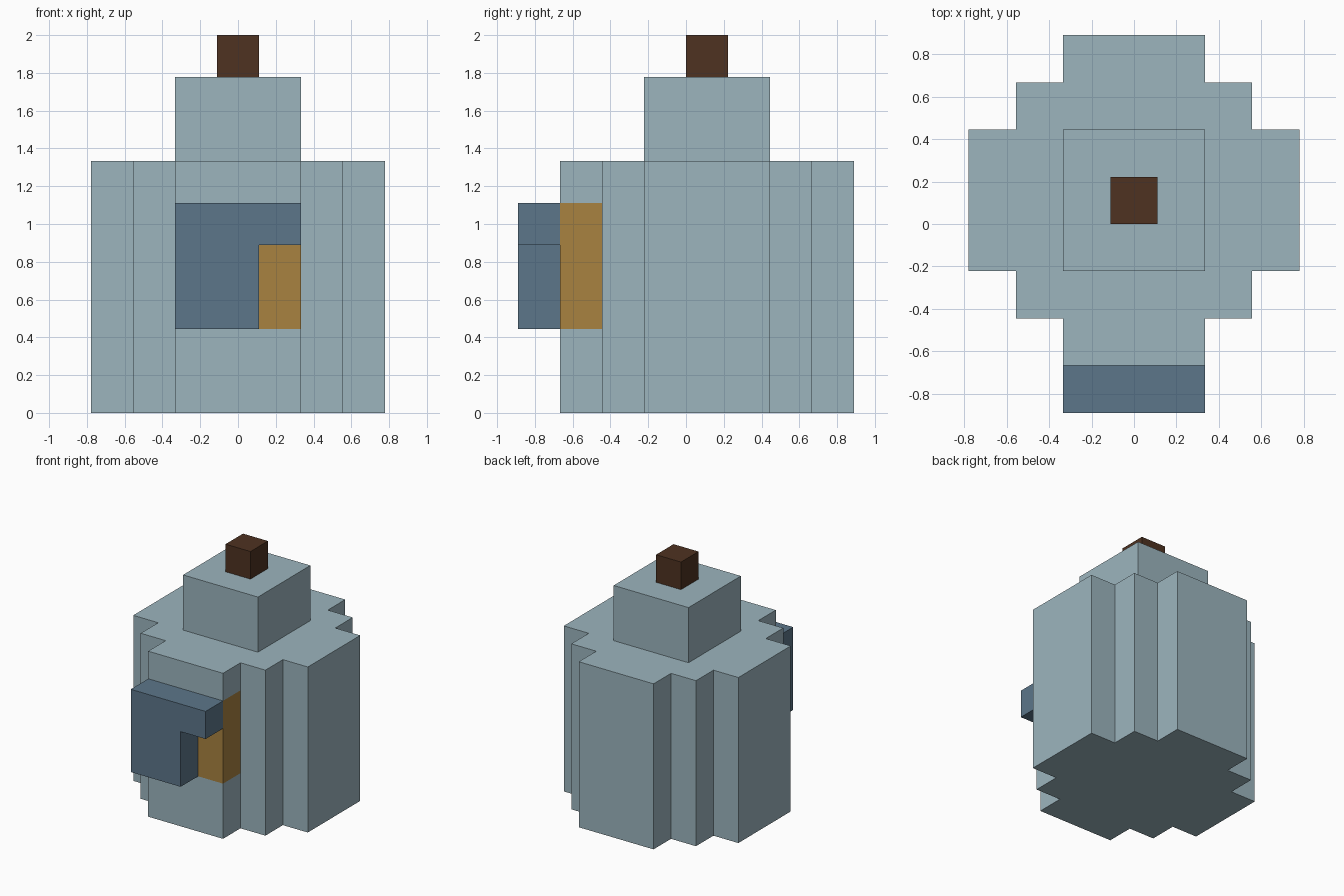
import bpy
import bmesh
from mathutils import Vector

cube = bpy.data.objects.get("Cube")
if cube:
    bpy.data.objects.remove(cube, do_unlink=True)

U = 2 / 9        # edge of one block
MID = U / 2      # y of the body axis


def material(name, rgb):
    linear = [((c / 255 + 0.055) / 1.055) ** 2.4 for c in rgb]
    mat = bpy.data.materials.new(name)
    mat.use_nodes = True
    mat.diffuse_color = (*linear, 1)
    mat.node_tree.nodes["Principled BSDF"].inputs["Base Color"].default_value = (*linear, 1)
    return mat


def prism(name, points, sweep, mats, paint=None):
    """Extrude a flat outline along sweep into a closed solid."""
    bm = bmesh.new()
    base = bm.faces.new([bm.verts.new(p) for p in points])
    ext = bmesh.ops.extrude_face_region(bm, geom=[base], use_keep_orig=True)
    moved = [g for g in ext["geom"] if isinstance(g, bmesh.types.BMVert)]
    bmesh.ops.translate(bm, verts=moved, vec=Vector(sweep))
    bmesh.ops.recalc_face_normals(bm, faces=bm.faces[:])
    if paint:
        paint(bm)
    mesh = bpy.data.meshes.new(name)
    bm.to_mesh(mesh)
    bm.free()
    for m in mats:
        mesh.materials.append(m)
    obj = bpy.data.objects.new(name, mesh)
    bpy.context.collection.objects.link(obj)
    return obj


def square(half, z):
    return [(x * half, MID + y * half, z)
            for x, y in ((-1, -1), (1, -1), (1, 1), (-1, 1))]


def paint_window(bm):
    """Cut a band round the front of the body and colour it."""
    low, high = 2 * U, 5 * U

    def front_faces():
        return [f for f in bm.faces
                if f.calc_center_median().y < -2.2 * U and abs(f.normal.z) < 0.5]

    for z in (low, high):
        faces = front_faces()
        geom = set(faces)
        for f in faces:
            geom.update(f.edges)
            geom.update(f.verts)
        bmesh.ops.bisect_plane(bm, geom=list(geom), plane_co=(0, 0, z), plane_no=(0, 0, 1))
    for f in front_faces():
        if low < f.calc_center_median().z < high:
            f.material_index = 1


pale_blue = material("pale blue", (156, 181, 190))
slate_blue = material("slate blue", (92, 118, 138))
amber = material("amber", (168, 130, 64))
dark_brown = material("dark brown", (78, 50, 33))

# Stepped round body: one quarter of the outline, turned four times
a, b, c = 1.5 * U, 2.5 * U, 3.5 * U
quarter = [(c, -a), (c, a), (b, a), (b, b), (a, b)]
outline = []
for turn in range(4):
    outline += [(x, y + MID, 0) for x, y in quarter]
    quarter = [(-y, x) for x, y in quarter]
# each turn starts at the point that closes the previous step
prism("body", outline, (0, 0, 6 * U), [pale_blue, amber], paint_window)

# Neck and stopper
prism("neck", square(a, 6 * U), (0, 0, 2 * U), [pale_blue])
prism("stopper", square(U / 2, 8 * U), (0, 0, U), [dark_brown])

# Front panel with a notch in its lower corner
panel = [(-1.5, 2), (0.5, 2), (0.5, 4), (1.5, 4), (1.5, 5), (-1.5, 5)]
prism("front_panel", [(x * U, -4 * U, z * U) for x, z in panel], (0, U, 0), [slate_blue])
